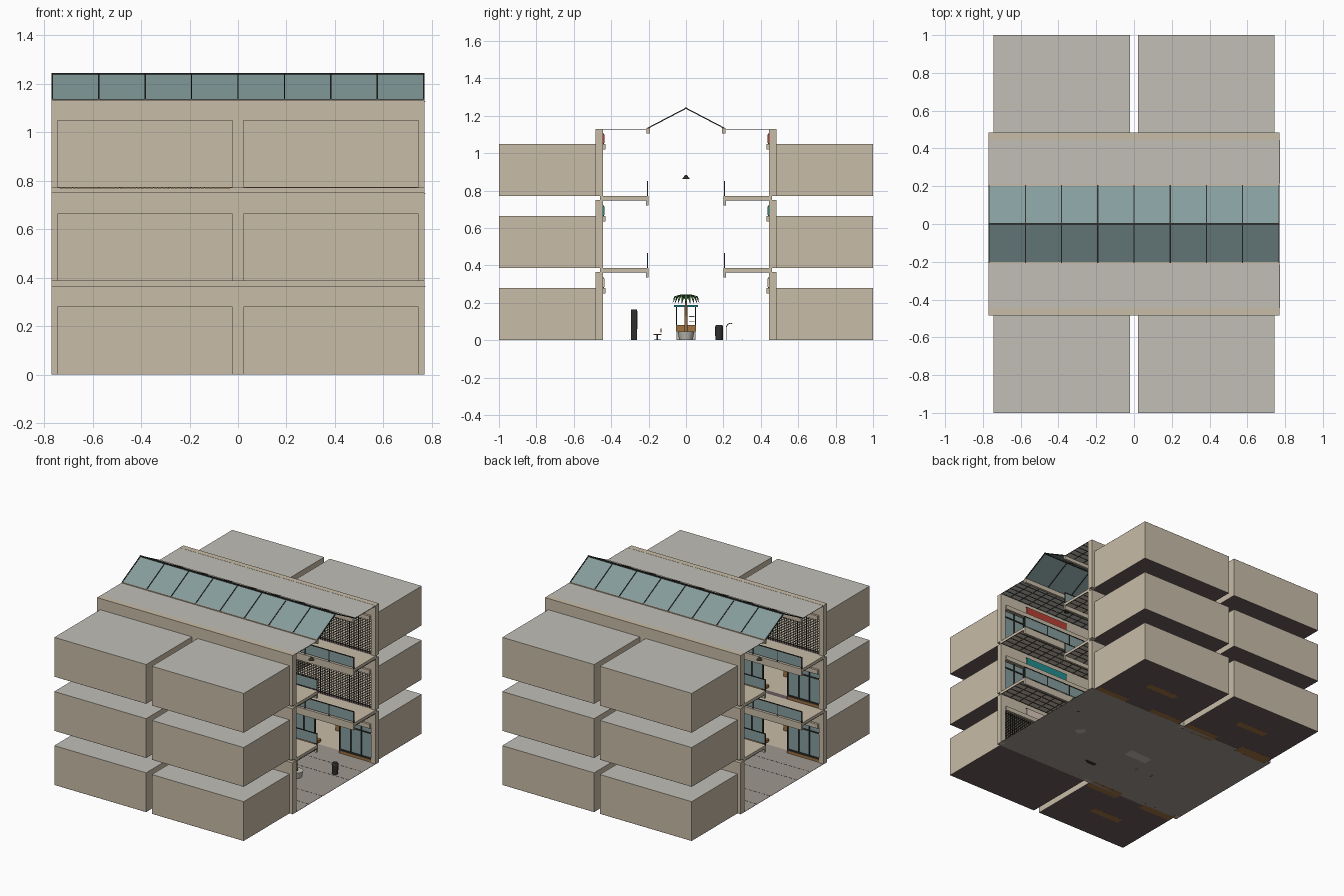
import bpy, bmesh, math
from mathutils import Vector, Matrix

if "Cube" in bpy.data.objects:
    bpy.data.objects.remove(bpy.data.objects["Cube"])

def mat(name, r, g, b):
    m = bpy.data.materials.new(name)
    m.diffuse_color = (r ** 2.2, g ** 2.2, b ** 2.2, 1)
    m.use_nodes = True
    m.node_tree.nodes["Principled BSDF"].inputs["Base Color"].default_value = m.diffuse_color
    return m

TAN = mat("plaster", .78, .73, .65)
GREY = mat("ceiling_grey", .75, .74, .71)
FLOOR = mat("floor_tile", .62, .59, .56)
SHOPFLOOR = mat("shop_floor", .42, .36, .37)
DARK = mat("dark_metal", .2, .2, .19)
GLASS = mat("glass", .52, .61, .61)
WOOD = mat("wood", .62, .45, .27)
TEAL = mat("teal", .15, .55, .56)
RED = mat("red", .72, .25, .22)
CREAM = mat("cream", .85, .78, .72)
PINK = mat("mauve", .6, .48, .55)
GREEN = mat("leaf", .25, .42, .22)

def finish(name, bm, m, smooth=False):
    me = bpy.data.meshes.new(name)
    bm.to_mesh(me)
    bm.free()
    me.materials.append(m)
    o = bpy.data.objects.new(name, me)
    bpy.context.collection.objects.link(o)
    if smooth:
        for p in me.polygons:
            p.use_smooth = len(p.vertices) == 4
    return o

def boxes(name, items, m, skip_normal=None):
    bm = bmesh.new()
    for x0, x1, y0, y1, z0, z1 in items:
        c = Vector(((x0 + x1) / 2, (y0 + y1) / 2, (z0 + z1) / 2))
        s = (abs(x1 - x0), abs(y1 - y0), abs(z1 - z0), 1)
        bmesh.ops.create_cube(bm, size=1, matrix=Matrix.Translation(c) @ Matrix.Diagonal(s))
    if skip_normal:
        bm.normal_update()
        bad = [f for f in bm.faces if f.normal.dot(Vector(skip_normal)) > .9]
        bmesh.ops.delete(bm, geom=bad, context='FACES')
    return finish(name, bm, m)

def quads(name, items, m):
    bm = bmesh.new()
    for q in items:
        bm.faces.new([bm.verts.new(p) for p in q])
    return finish(name, bm, m)

def flat(x0, x1, y0, y1, z):
    return [(x0, y0, z), (x1, y0, z), (x1, y1, z), (x0, y1, z)]

def cone(name, x, y, z0, z1, r0, r1, m, n=16):
    bm = bmesh.new()
    bmesh.ops.create_cone(bm, cap_ends=True, segments=n, radius1=r0, radius2=r1, depth=z1 - z0,
                          matrix=Matrix.Translation((x, y, (z0 + z1) / 2)))
    return finish(name, bm, m, True)

W = .77
LEVELS = [0, .385, .77]
SHOPS = [(-.745, -.0225), (.0225, .745)]

# Mall floor and its joint lines
boxes("mall_floor", [(-W, W, -.485, .485, 0, .002)], FLOOR)
boxes("floor_joints", [(-W, W, y - .001, y + .001, .002, .0026) for y in (-.3, -.15, .15, .3)], DARK)

# Storefronts that are closed by a grille: (level, side, bay)
CLOSED = {(0, -1, 1), (1, 1, 1), (2, 1, 1), (2, -1, 0), (1, 1, 0)}
SIGNS = [RED, CREAM, TEAL]

for s in (-1, 1):
    side = "front" if s < 0 else "back"
    for k, z in enumerate(LEVELS):
        top = z + (.36 if k == 2 else .365)
        # Facade wall with two shop openings
        a, b = .445 * s, .485 * s
        boxes(f"{side}_facade_{k}", [(-W, -.735, a, b, z, z + .26), (-.03, .03, a, b, z, z + .26),
              (.735, W, a, b, z, z + .26), (-W, W, a, b, z + .26, top)], TAN)
        for j, (x0, x1) in enumerate(SHOPS):
            n = f"{side}_{k}_{j}"
            c = (x0 + x1) / 2
            # Shop shell, open toward the atrium
            ys, ye = .485 * s, s
            boxes("shop_shell_" + n, [(x0, x1, ys, ye, z + .001, z + .28)], TAN, (0, -s, 0))
            quads("shop_floor_" + n, [flat(x0, x1, .445 * s, ye, z + .0005)], SHOPFLOOR)
            quads("shop_ceiling_" + n, [flat(x0, x1, ys, ye, z + .2804)], GREY)
            # Shutter housing and sign panel
            boxes("shutter_box_" + n, [(x0 + .01, x1 - .01, .43 * s, .446 * s, z + .25, z + .28)], TAN)
            boxes("sign_panel_" + n, [(c - .17, c + .17, .437 * s, .446 * s, z + .285, z + .33)], SIGNS[(k + j) % 3])
            boxes("sign_trim_" + n, [(c - .175, c + .175, .439 * s, .446 * s, z + q, z + q + .005)
                  for q in (.28, .33)], DARK)
            u0, u1 = x0 + .01, x1 - .01
            if (k, s, j) in CLOSED:
                # Roller grille
                g = [(u0 + (u1 - u0) * i / 40 - .0014, u0 + (u1 - u0) * i / 40 + .0014, .453 * s, .456 * s, z, z + .255)
                     for i in range(41)]
                g += [(u0, u1, .453 * s, .456 * s, z + .012 * i, z + .012 * i + .003) for i in range(1, 21)]
                boxes("roller_grille_" + n, g, DARK)
            else:
                # Glazed storefront with central doorway, mullions and plinth
                panes = [(u0, c - .1), (c + .1, u1)]
                boxes("window_glass_" + n, [(p, q, .458 * s, .461 * s, z + .03, z + .25) for p, q in panes], GLASS)
                bars = [(p + (q - p) * t - .004, p + (q - p) * t + .004, .452 * s, .466 * s, z, z + .25)
                        for p, q in panes for t in (0, 1 / 3, 2 / 3, 1)]
                bars += [(p, q, .452 * s, .466 * s, z + .02, z + .03) for p, q in panes]
                bars += [(u0, u1, .452 * s, .466 * s, z + .2, z + .208)]
                boxes("window_frame_" + n, bars, DARK)
                boxes("window_plinth_" + n, [(p, q, .45 * s, .53 * s, z, z + .02) for p, q in panes], WOOD)
                boxes("display_panel_" + n, [(c - .24, c - .15, .49 * s, .495 * s, z + .05, z + .19),
                      (c + .15, c + .24, .49 * s, .495 * s, z + .05, z + .19)], CREAM if k else PINK)
                boxes("shop_counter_" + n, [(c - .12, c + .12, .72 * s, .77 * s, z, z + .075)], WOOD)
                boxes("shop_shelves_" + n, [(x0 + .03, x1 - .03, .93 * s, .98 * s, z + h, z + h + .01)
                      for h in (.03, .09, .15, .2)], PINK)

    # Galleries: slab, edge beam, glass railing, ceiling grid
    for k, z in enumerate(LEVELS[1:]):
        n = f"{side}_{k + 1}"
        boxes("gallery_slab_" + n, [(-W, W, .2 * s, .46 * s, z - .02, z)], TAN)
        boxes("gallery_edge_beam_" + n, [(-W, W, .2 * s, .215 * s, z - .05, z - .02)], TAN)
        boxes("railing_glass_" + n, [(-W, W, .2045 * s, .2065 * s, z + .008, z + .078)], GLASS)
        rail = [(-W, W, .202 * s, .209 * s, z + .077, z + .082)]
        rail += [(-.767 + .1917 * i - .003, -.767 + .1917 * i + .003, .203 * s, .208 * s, z, z + .08) for i in range(9)]
        boxes("railing_frame_" + n, rail, DARK)
    # Flat roof strip beside the skylight, and its eave beam
    quads("flat_roof_" + side, [flat(-W, W, .2 * s, .46 * s, 1.129)], GREY)
    boxes("eave_beam_" + side, [(-W, W, .193 * s, .21 * s, 1.105, 1.135)], TAN)
    for k, z in enumerate((.364, .749, 1.128)):
        grid = [(-W, W, y * s - .0015, y * s + .0015, z - .002, z) for y in (.26, .305, .35, .395, .44)]
        grid += [(-.77 + .077 * i, -.767 + .077 * i, .215 * s, .445 * s, z - .002, z) for i in range(21)]
        boxes(f"ceiling_grid_{side}_{k}", grid, DARK)
    # Skylight slope: glass and rafters
    e, r = (.205 * s, 1.133), (0, 1.24)
    quads("skylight_glass_" + side, [[(-W, e[0], e[1]), (W, e[0], e[1]), (W, 0, r[1]), (-W, 0, r[1])]], GLASS)
    ln = math.hypot(.205, .107)
    bm = bmesh.new()
    for i in range(9):
        x = -.767 + .19175 * i
        M = Matrix.Translation((x, .1025 * s, 1.1865)) @ Matrix.Rotation(-s * math.atan2(.107, .205), 4, 'X')
        bmesh.ops.create_cube(bm, size=1, matrix=M @ Matrix.Diagonal((.006, ln, .006, 1)))
    finish("skylight_rafters_" + side, bm, DARK)
boxes("skylight_ridge", [(-W, W, -.005, .005, 1.236, 1.244)], DARK)

# Pendant lamps under the skylight
for i in range(4):
    x = -.5775 + .385 * i
    cone(f"pendant_shade_{i}", x, 0, .862, .884, .02, .004, DARK)
    cone(f"pendant_wire_{i}", x, 0, .884, 1.237, .0008, .0008, DARK, 6)

# Kiosk with counter, shelves, posts and awning
kx = -.05
boxes("kiosk_base", [(kx - .09, kx + .09, -.05, .05, 0, .045)], GREY)
boxes("kiosk_counter", [(kx - .095, kx + .095, -.054, .054, .045, .08)], WOOD)
boxes("kiosk_posts", [(kx + a * .09 - .003, kx + a * .09 + .003, b * .05 - .003, b * .05 + .003, .08, .18)
                      for a in (-1, 1) for b in (-1, 1)], DARK)
boxes("kiosk_shelves", [(kx - .06, kx + .06, .015, .045, h, h + .003) for h in (.1, .125)], CREAM)
boxes("kiosk_awning", [(kx - .1, kx + .1, -.065, .065, .178, .188)], TEAL)

# Potted palm with drooping fronds
px = .46
cone("palm_planter", px, 0, 0, .045, .035, .045, GREY, 20)
cone("palm_trunk", px, 0, .04, .22, .009, .006, WOOD, 10)
bm = bmesh.new()
for i in range(11):
    a = 2 * math.pi * i / 11
    d, t = Vector((math.cos(a), math.sin(a), 0)), Vector((-math.sin(a), math.cos(a), 0))
    prof = [(0, .215, .002), (.03, .243, .009), (.06, .235, .009), (.08, .195, .001)]
    rows = [[bm.verts.new(Vector((px, 0, h)) + d * r + t * w * q) for q in (-1, 1)] for r, h, w in prof]
    for p, q in zip(rows, rows[1:]):
        bm.faces.new((p[0], p[1], q[1], q[0]))
finish("palm_fronds", bm, GREEN)

# Directory stand, benches, litter bin
boxes("directory_stand", [(.1, .19, -.293, -.262, 0, .165)], DARK)
boxes("directory_panel", [(.11, .18, -.295, -.26, .06, .155)], GLASS)
boxes("bench", [(-.3, -.12, -.175, -.132, .028, .034), (-.3, -.12, -.136, -.131, .04, .062)], WOOD)
boxes("bench_legs", [(x, x + .006, -.158, -.15, 0, .03) for x in (-.28, -.15)] +
      [(x, x + .006, -.17, -.135, 0, .004) for x in (-.28, -.15)], DARK)
cone("litter_bin", .64, .177, 0, .07, .02, .022, DARK)
cone("bin_lid", .64, .177, .07, .082, .023, .016, DARK)

# Arched rack near the back gallery
cu = bpy.data.curves.new("arched_rack", 'CURVE')
cu.dimensions = '3D'
cu.bevel_depth = .002
sp = cu.splines.new('POLY')
pts = [(.215, 0), (.215, .07), (.222, .084), (.235, .09), (.248, .088)]
sp.points.add(len(pts) - 1)
for p, (y, z) in zip(sp.points, pts):
    p.co = (.25, y, z, 1)
cu.materials.append(GREY)
bpy.context.collection.objects.link(bpy.data.objects.new("arched_rack", cu))
